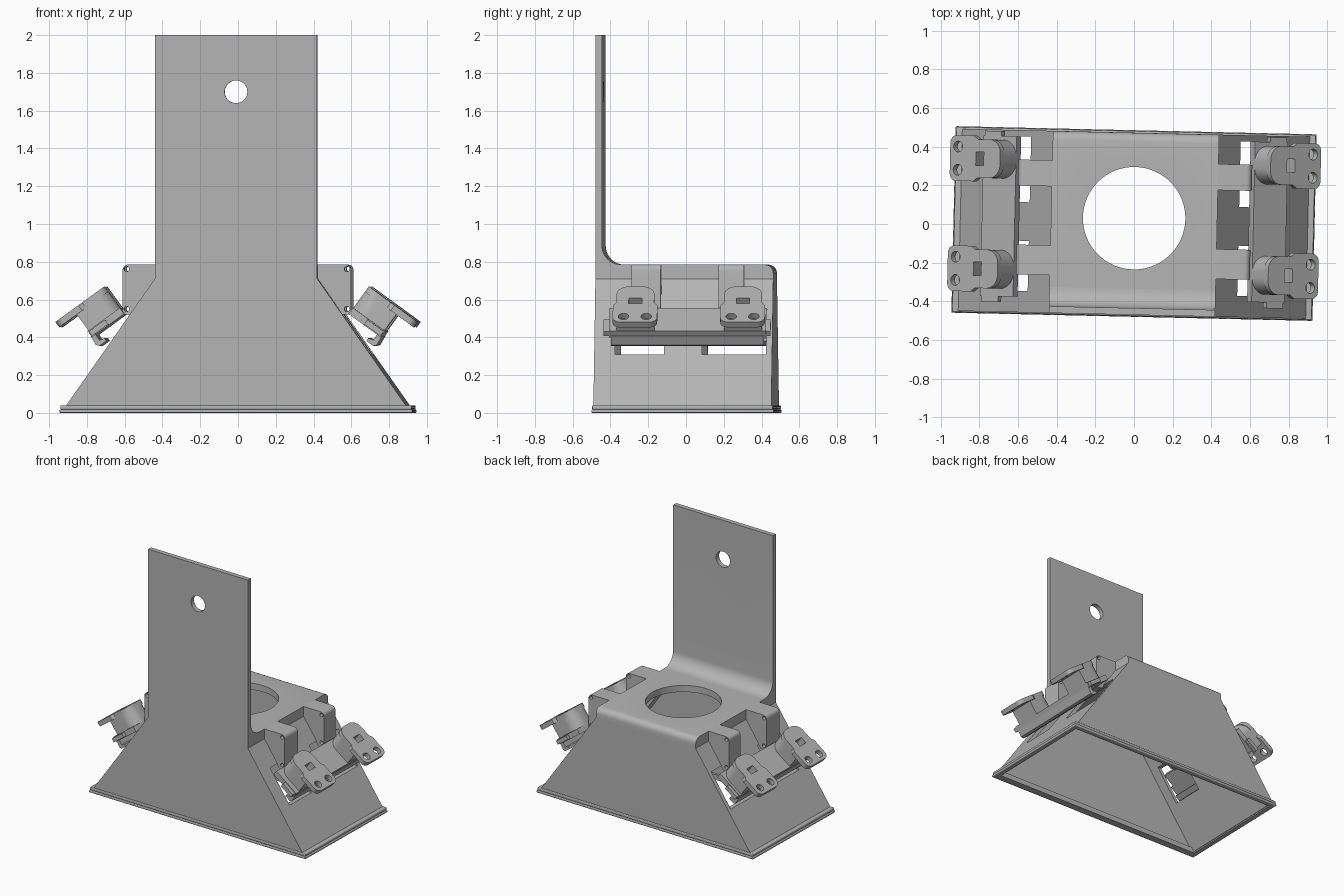
import bpy, bmesh, math
from mathutils import Vector, Matrix

if "Cube" in bpy.data.objects:
    bpy.data.objects.remove(bpy.data.objects["Cube"], do_unlink=True)

grey = bpy.data.materials.new("plain grey")
grey.use_nodes = True
COLOUR = (0.46, 0.46, 0.46, 1)
grey.diffuse_color = COLOUR
grey.node_tree.nodes["Principled BSDF"].inputs["Base Color"].default_value = COLOUR
TURN = Matrix.Rotation(math.radians(-1.3), 4, 'Z')


# Frames: map profile (a, b) and extrusion depth c to space
def along_y(a, b, c): return (a, c, b)
def along_x(a, b, c): return (c, a, b)
def along_z(a, b, c): return (a, b, c)


def prism(name, pts, lo, hi, frame, bevel=None, width=0.02):
    """Extrude a closed profile; bevel is a rule choosing edges by their ends."""
    bm = bmesh.new()
    face = bm.faces.new([bm.verts.new(frame(a, b, lo)) for a, b in pts])
    top = bmesh.ops.extrude_face_region(bm, geom=[face])["geom"]
    shift = Vector(frame(0, 0, hi)) - Vector(frame(0, 0, lo))
    bmesh.ops.translate(bm, vec=shift, verts=[g for g in top if isinstance(g, bmesh.types.BMVert)])
    bmesh.ops.recalc_face_normals(bm, faces=bm.faces)
    if bevel:
        edges = [e for e in bm.edges if all(bevel(v.co) for v in e.verts)]
        bmesh.ops.bevel(bm, geom=edges, offset=width, segments=5, profile=0.5, affect='EDGES')
    mesh = bpy.data.meshes.new(name)
    bm.to_mesh(mesh)
    bm.free()
    mesh.materials.append(grey)
    ob = bpy.data.objects.new(name, mesh)
    bpy.context.collection.objects.link(ob)
    return ob


def rect(a0, a1, b0, b1):
    return [(a0, b0), (a1, b0), (a1, b1), (a0, b1)]


def arc(a, b, r, start, end, n=10):
    angles = [math.radians(start + (end - start) * i / n) for i in range(n + 1)]
    return [(a + r * math.cos(t), b + r * math.sin(t)) for t in angles]


def circle(a, b, r, n=32):
    return arc(a, b, r, 0, 360, n)[:-1]


def cut(ob, *cutters):
    bpy.context.view_layer.objects.active = ob
    for c in cutters:
        mod = ob.modifiers.new("cut", 'BOOLEAN')
        mod.operation, mod.solver, mod.object = 'DIFFERENCE', 'EXACT', c
        bpy.ops.object.modifier_apply(modifier=mod.name)
        bpy.data.objects.remove(c, do_unlink=True)
    return ob


parts = []

# Hollow hood with a round outlet and two windows in each slope
outer = [(-0.92, 0.01), (0.92, 0.01), (0.43, 0.71), (0.43, 0.785), (-0.43, 0.785), (-0.43, 0.71)]
inner = [(-0.905, -0.01), (0.905, -0.01), (0.4, 0.705), (0.4, 0.735), (-0.4, 0.735), (-0.4, 0.705)]
hood = prism("hood", outer, -0.47, 0.472, along_y,
             lambda p: p.y > 0.4 and p.z > 0.75, 0.045)
cutters = [prism("cavity", inner, -0.437, 0.445, along_y),
           prism("outlet", circle(0, 0.03, 0.265, 64), 0.6, 0.9, along_z)]
for s in (-1, 1):
    for y0, y1 in ((-0.36, -0.1), (0.1, 0.44)):
        cutters.append(prism("window", rect(s * 0.5, s * 0.8, 0.31, 0.55), y0, y1, along_y))
parts.append(cut(hood, *cutters))

# Tall mounting plate with a fillet at its foot and a hanging hole
profile = [(-0.47, 0.75), (-0.47, 2), (-0.435, 2)] + arc(-0.335, 0.885, 0.1, 180, 270) + [(-0.335, 0.75)]
plate = prism("mounting_plate", profile, -0.43, 0.43, along_x)
parts.append(cut(plate, prism("hanging_hole", circle(0, 1.7, 0.06, 40), -0.6, -0.3, along_y)))

# Base flange in two thin layers, wider at the front
for name, grow, z0, z1 in (("flange_bottom", 0.012, 0, 0.018), ("flange_top", 0.008, 0.018, 0.04)):
    flange = prism(name, rect(-0.922 - grow, 0.922 + grow, -0.468 - grow, 0.473 + grow), z0, z1,
                   along_z, lambda p: True, 0.006)
    opening = rect(-0.895, 0.895, -0.42, 0.447)
    parts.append(cut(flange, prism("opening", opening, -0.1, 0.1, along_z)))

for s, side in ((1, "left"), (-1, "right")):
    # Arms reaching out from the top, with small pin holes
    arm_profile = [(0.41, 0.72), (0.41, 0.785)] + arc(0.575, 0.755, 0.03, 90, 0, 6) + [
        (0.605, 0.52), (0.555, 0.52)]
    for y0, y1 in ((-0.275, -0.12), (0.185, 0.32)):
        arm = prism(side + "_arm", [(s * x, z) for x, z in arm_profile], y0, y1, along_y)
        pins = [prism("pin_hole", circle(s * 0.583, z, 0.014, 16), -0.6, 0.6, along_y)
                for z in (0.762, 0.55)]
        parts.append(cut(arm, *pins))

    # Tilted frame: u runs outward and down, v is the upward facing normal
    def tilt(u, v): return (s * (0.70 + 0.81 * u + 0.59 * v), 0.67 - 0.59 * u + 0.81 * v)

    def bar(u, y, v):
        x, z = tilt(u, v)
        return (x, y, z)

    def along_bar(u, v, y): return bar(u, y, v)

    # Rail carrying the two clamps, with its end tabs and hooked lip
    parts.append(prism(side + "_rail", rect(0, 0.21, -0.18, -0.14), -0.39, 0.44, along_bar))
    parts.append(prism(side + "_rail_tabs", rect(0.1, 0.205, -0.175, -0.145), -0.42, 0.465, along_bar))
    hook = [(0.185, -0.17), (0.212, -0.17), (0.218, -0.225), (0.205, -0.24), (0.16, -0.24),
            (0.16, -0.222), (0.188, -0.215)]
    parts.append(prism(side + "_hook_lip", hook, -0.38, 0.43, along_bar))

    for yc, which in ((-0.25, "front"), (0.32, "back")):
        def put(pts): return [(u, yc + y) for u, y in pts]

        # Rounded barrel under a drilled flat plate
        barrel_shape = [(0.205, 0.1)] + arc(0.085, 0.015, 0.085, 90, 180) + \
            arc(0.085, -0.015, 0.085, 180, 270) + [(0.205, -0.1)]
        plate_shape = arc(0.28, 0.078, 0.04, 0, 90, 6) + [(0.17, 0.118), (0.145, 0.1)] + \
            arc(0.07, 0.03, 0.07, 90, 180) + arc(0.07, -0.03, 0.07, 180, 270) + \
            [(0.145, -0.1), (0.17, -0.118)] + arc(0.28, -0.078, 0.04, -90, 0, 6)
        barrel = prism(f"{side}_{which}_clamp_barrel", put(barrel_shape), -0.18, -0.02, bar)
        cap = prism(f"{side}_{which}_clamp_plate", put(plate_shape), -0.035, 0, bar)
        slot = put(rect(0.105, 0.155, -0.035, 0.035))
        cut(barrel, prism("slot", slot, -0.1, 0.1, bar))
        holes = [prism("bolt_hole", put(circle(0.27, y, 0.028)), -0.1, 0.1, bar)
                 for y in (-0.06, 0.06)]
        cut(cap, prism("slot", slot, -0.1, 0.1, bar), *holes)
        parts += [barrel, cap]

# Slight turn of the whole assembly, then smooth curved faces
bpy.ops.object.select_all(action='DESELECT')
for ob in parts:
    ob.matrix_world = TURN
    ob.select_set(True)
bpy.context.view_layer.objects.active = parts[0]
bpy.ops.object.shade_smooth_by_angle(angle=math.radians(30))
